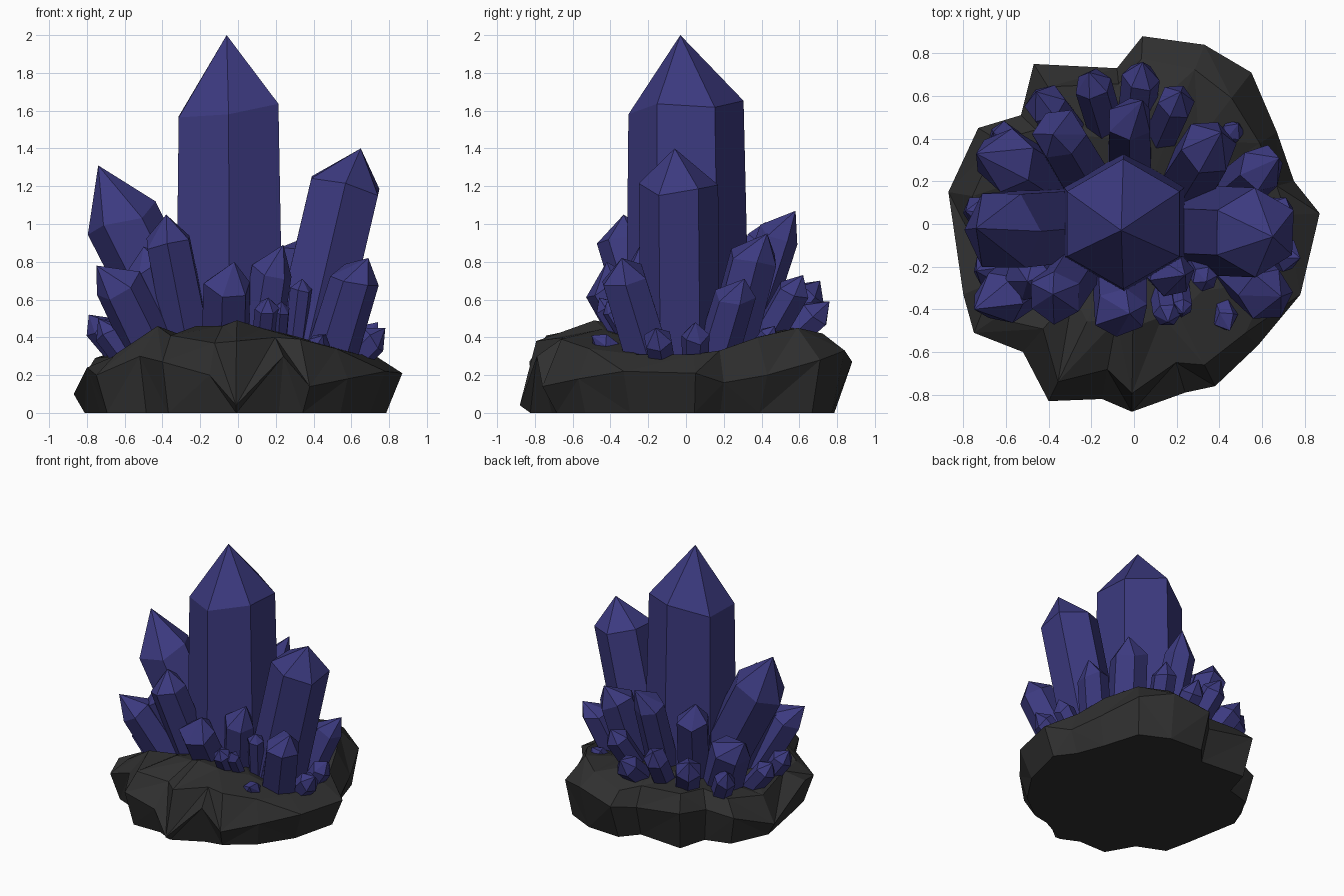
import bpy, bmesh, math, random
from mathutils import Vector

random.seed(4)


def material(name, rgb):
    m = bpy.data.materials.new(name)
    m.diffuse_color = (*rgb, 1)
    return m


INDIGO = material("indigo_crystal", (0.045, 0.042, 0.215))
STONE = material("dark_stone", (0.029, 0.029, 0.029))


def finish(bm, name, mat):
    bmesh.ops.recalc_face_normals(bm, faces=bm.faces)
    mesh = bpy.data.meshes.new(name)
    bm.to_mesh(mesh)
    bm.free()
    mesh.materials.append(mat)
    ob = bpy.data.objects.new(name, mesh)
    bpy.context.collection.objects.link(ob)
    return ob


def crystal(name, base, shoulder, tip, radius, turn=0, taper=1.05, uneven=0.03):
    """Six-sided prism from base to shoulder, closed by an off-centre point."""
    base, shoulder, tip = Vector(base), Vector(shoulder), Vector(tip)
    axis = (shoulder - base).normalized()
    u = (Vector((1, 0, 0)) - axis * axis.x).normalized()
    v = axis.cross(u)
    bm = bmesh.new()
    rings = [[], []]
    for i in range(6):
        a = math.radians(turn + 60 * i)
        d = (u * math.cos(a) + v * math.sin(a)) * radius
        lift = axis * random.uniform(-uneven, uneven)
        rings[0].append(bm.verts.new(base + d * taper))
        rings[1].append(bm.verts.new(shoulder + d + lift))
    point = bm.verts.new(tip)
    bm.faces.new(rings[0][::-1])
    for i in range(6):
        j = (i + 1) % 6
        bm.faces.new((rings[0][i], rings[0][j], rings[1][j], rings[1][i]))
        bm.faces.new((rings[1][i], rings[1][j], point))
    return finish(bm, name, INDIGO)


def shard(name, base, tip, radius, turn=0):
    """Small crystal whose shoulder sits a little below its tip."""
    base, tip = Vector(base), Vector(tip)
    length = (tip - base).length
    shoulder = base.lerp(tip, max(0.4, 1 - radius * 1.1 / length))
    return crystal(name, base, shoulder, tip, radius, turn, 0.95, 0.015)


# Rock: outline x, y, height of widest edge, height of upper edge
OUTLINE = [
    (0.87, 0.05, 0.21, 0.31), (0.78, -0.33, 0.22, 0.31), (0.58, -0.57, 0.18, 0.34),
    (0.38, -0.76, 0.14, 0.39), (0.24, -0.79, 0.30, 0.40), (-0.01, -0.88, 0.04, 0.38),
    (-0.15, -0.82, 0.20, 0.37), (-0.40, -0.83, 0.27, 0.41), (-0.52, -0.60, 0.30, 0.46),
    (-0.75, -0.51, 0.20, 0.31), (-0.80, -0.33, 0.24, 0.30), (-0.87, 0.15, 0.10, 0.29),
    (-0.73, 0.45, 0.22, 0.33), (-0.53, 0.51, 0.26, 0.38), (-0.47, 0.75, 0.30, 0.40),
    (-0.08, 0.73, 0.24, 0.38), (0.04, 0.88, 0.27, 0.36), (0.33, 0.84, 0.33, 0.42),
    (0.55, 0.71, 0.28, 0.45), (0.67, 0.43, 0.20, 0.40), (0.75, 0.20, 0.16, 0.33),
]
bm = bmesh.new()
rings = [[], [], [], []]
for x, y, wide, top in OUTLINE:
    a = math.atan2(y, x)
    low = 0.91 + random.uniform(-0.02, 0.03)
    high = 0.86 + random.uniform(-0.05, 0.06)
    inner = 0.30 + 0.17 * math.sin(a) ** 2 + random.uniform(-0.02, 0.03)
    rings[0].append(bm.verts.new((x * low, y * low, 0)))
    rings[1].append(bm.verts.new((x, y, wide)))
    rings[2].append(bm.verts.new((x * high, y * high, top)))
    rings[3].append(bm.verts.new((x * 0.55, y * 0.55, inner)))
n = len(OUTLINE)
bm.faces.new(rings[0][::-1])
for lower, upper in zip(rings, rings[1:]):
    for i in range(n):
        j = (i + 1) % n
        if i % 2:
            tris = ((lower[i], lower[j], upper[j]), (lower[i], upper[j], upper[i]))
        else:
            tris = ((lower[i], lower[j], upper[i]), (lower[j], upper[j], upper[i]))
        for t in tris:
            bm.faces.new(t)
middle = bm.verts.new((0, 0, 0.38))
for i in range(n):
    bm.faces.new((rings[3][i], rings[3][(i + 1) % n], middle))
finish(bm, "rock_base", STONE)

# Three large crystals
crystal("main_crystal", (-0.045, 0.01, 0.2), (-0.05, 0.0, 1.61), (-0.06, -0.03, 2.0), 0.305, 30, 1.08, 0.05)
crystal("right_crystal", (0.33, -0.03, 0.2), (0.57, -0.04, 1.22), (0.65, -0.06, 1.40), 0.21, 30, 1.0)
crystal("left_crystal", (-0.25, 0.0, 0.3), (-0.61, -0.03, 1.02), (-0.74, -0.02, 1.31), 0.2, 0, 0.95)

# Medium crystals around them: base, shoulder, tip, radius, turn
MEDIUM = {
    "front_left": ((-0.25, -0.15, 0.3), (-0.37, -0.34, 0.91), (-0.38, -0.33, 1.05), 0.13, 30),
    "outer_left": ((-0.42, -0.2, 0.25), (-0.63, -0.35, 0.68), (-0.75, -0.4, 0.78), 0.13, 0),
    "inner_left": ((-0.36, -0.13, 0.25), (-0.5, -0.25, 0.78), (-0.5, -0.27, 0.88), 0.12, 15),
    "front_middle": ((-0.07, -0.17, 0.25), (-0.06, -0.42, 0.68), (-0.02, -0.42, 0.80), 0.13, 20),
    "front_inner": ((0.1, -0.15, 0.25), (0.18, -0.24, 0.76), (0.24, -0.24, 0.89), 0.11, 10),
    "front_right": ((0.47, -0.18, 0.22), (0.62, -0.33, 0.71), (0.69, -0.34, 0.82), 0.13, 0),
    "side_right": ((0.46, 0.14, 0.22), (0.60, 0.26, 0.62), (0.68, 0.31, 0.71), 0.11, 20),
    "back_right": ((0.25, 0.2, 0.22), (0.35, 0.36, 0.83), (0.41, 0.43, 0.95), 0.135, 10),
    "back_middle": ((-0.02, 0.25, 0.22), (-0.02, 0.49, 0.94), (0.04, 0.58, 1.07), 0.11, 30),
    "back_left": ((-0.22, 0.2, 0.22), (-0.35, 0.42, 0.88), (-0.38, 0.42, 1.01), 0.125, 0),
    "side_left": ((-0.4, 0.17, 0.22), (-0.6, 0.3, 0.66), (-0.74, 0.33, 0.77), 0.15, 15),
}
for name, spec in MEDIUM.items():
    crystal(name + "_crystal", *spec)

# Small shards near the rim: base, tip, radius, turn
SHARDS = [
    ((0.13, -0.28, 0.32), (0.16, -0.46, 0.61), 0.065, 0),
    ((0.21, -0.26, 0.32), (0.23, -0.42, 0.59), 0.05, 25),
    ((0.29, -0.18, 0.3), (0.34, -0.27, 0.71), 0.06, 15),
    ((0.40, -0.35, 0.3), (0.45, -0.50, 0.41), 0.06, 0),
    ((0.57, -0.12, 0.24), (0.78, -0.16, 0.45), 0.08, 0),
    ((0.58, 0.05, 0.24), (0.74, 0.05, 0.48), 0.075, 20),
    ((0.40, 0.36, 0.3), (0.49, 0.47, 0.46), 0.055, 0),
    ((0.1, 0.35, 0.26), (0.22, 0.62, 0.73), 0.09, 10),
    ((0.0, 0.4, 0.26), (0.04, 0.76, 0.59), 0.09, 0),
    ((-0.11, 0.38, 0.26), (-0.21, 0.71, 0.70), 0.09, 20),
    ((-0.27, 0.38, 0.26), (-0.46, 0.62, 0.65), 0.10, 0),
    ((-0.5, 0.32, 0.24), (-0.66, 0.43, 0.55), 0.08, 15),
    ((-0.56, 0.04, 0.24), (-0.79, 0.06, 0.52), 0.08, 0),
    ((-0.55, -0.2, 0.24), (-0.74, -0.22, 0.50), 0.08, 10),
]
for k, spec in enumerate(SHARDS, 1):
    shard(f"small_shard_{k}", *spec)
